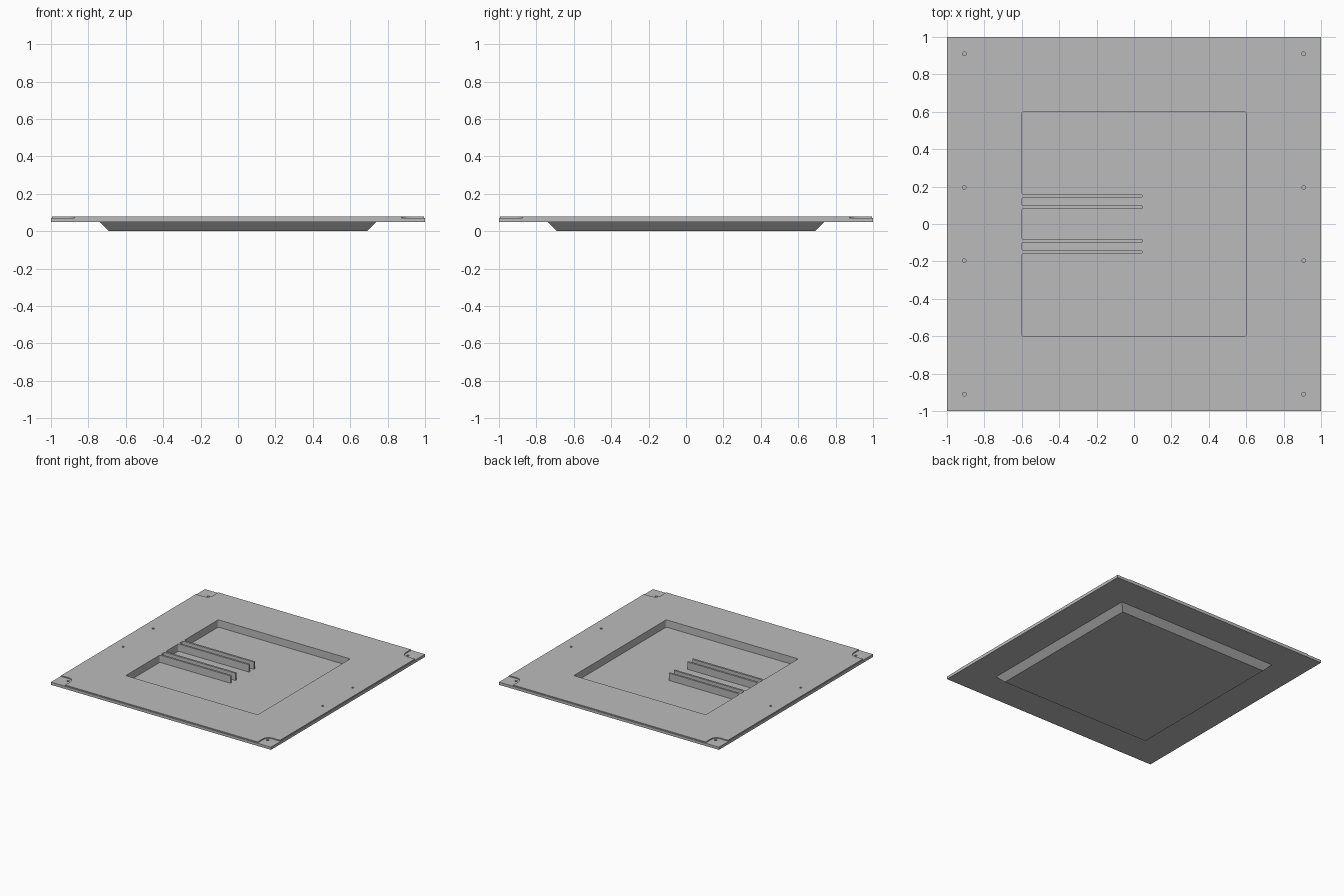
import bpy, bmesh, math
from mathutils import Vector, Matrix

cube = bpy.data.objects.get("Cube")
if cube:
    bpy.data.objects.remove(cube, do_unlink=True)

# Single plain grey
grey = bpy.data.materials.new("plain_grey")
grey.use_nodes = True
colour = (0.5, 0.5, 0.5, 1)
grey.diffuse_color = colour
grey.node_tree.nodes["Principled BSDF"].inputs["Base Color"].default_value = colour

HALF, PLATE_LOW, STEP, TOP = 1.0, 0.048, 0.070, 0.078
FLOOR, POCKET = 0.018, 0.6


def fillet(corners, steps=5):
    """Round the right-angled corners of a loop of (x, y, radius)."""
    out = []
    n = len(corners)
    for i, (x, y, r) in enumerate(corners):
        p = Vector((x, y))
        if not r:
            out.append(p)
            continue
        u = (Vector(corners[i - 1][:2]) - p).normalized()
        v = (Vector(corners[(i + 1) % n][:2]) - p).normalized()
        centre = p + (u + v) * r
        for k in range(steps + 1):
            t = math.pi / 2 * k / steps
            out.append(centre - (v * math.cos(t) + u * math.sin(t)) * r)
    return out


def prism(name, loop, z0, z1, top_scale=1.0):
    """Solid between a loop at z0 and the same loop, scaled, at z1."""
    bm = bmesh.new()
    low = [bm.verts.new((p[0], p[1], z0)) for p in loop]
    high = [bm.verts.new((p[0] * top_scale, p[1] * top_scale, z1)) for p in loop]
    bm.faces.new(low[::-1])
    bm.faces.new(high)
    n = len(loop)
    for i in range(n):
        j = (i + 1) % n
        bm.faces.new((low[i], low[j], high[j], high[i]))
    bmesh.ops.recalc_face_normals(bm, faces=bm.faces)
    mesh = bpy.data.meshes.new(name)
    bm.to_mesh(mesh)
    bm.free()
    mesh.materials.append(grey)
    obj = bpy.data.objects.new(name, mesh)
    bpy.context.collection.objects.link(obj)
    return obj


def combine(target, other, operation):
    mod = target.modifiers.new(other.name, 'BOOLEAN')
    mod.operation, mod.solver, mod.object = operation, 'EXACT', other
    bpy.context.view_layer.objects.active = target
    bpy.ops.object.modifier_apply(modifier=mod.name)
    bpy.data.objects.remove(other, do_unlink=True)


def square(h):
    return [(-h, -h), (h, -h), (h, h), (-h, h)]


# Base plate
panel = prism("recessed_panel", square(HALF), PLATE_LOW, STEP)

# Raised top layer with a rounded notch at each corner
edge, notch = 0.995, 0.875
layer = []
for q in range(4):
    turn = Matrix.Rotation(q * math.pi / 2, 2)
    for x, y, r in ((edge, notch, 0), (notch, notch, 0.05), (notch, edge, 0)):
        p = turn @ Vector((x, y))
        layer.append((p.x, p.y, r))
combine(panel, prism("top_layer", fillet(layer), 0.06, TOP), 'UNION')

# Tapered tub below, its 45 degree sides running up into the plate
low, rise = 0.69, 0.058
combine(panel, prism("tub", square(low), 0, rise, (low + rise) / low), 'UNION')

# Pocket outline, leaving two pairs of ribs joined to the right-hand wall
r = 0.012
outline = [(POCKET, -POCKET, r), (POCKET, POCKET, r), (-POCKET, POCKET, r)]
for centre in (0.15, 0.09, -0.09, -0.15):
    hi, lo = centre + 0.008, centre - 0.008
    outline += [(-POCKET, hi, r), (0.045, hi, 0.005), (0.045, lo, 0.005), (-POCKET, lo, r)]
outline.append((-POCKET, -POCKET, r))
combine(panel, prism("pocket", fillet(outline), FLOOR, 0.1), 'DIFFERENCE')

# Blind screw holes along both sides
for x in (-0.907, 0.907):
    for y in (-0.91, -0.195, 0.195, 0.91):
        ring = [(x + 0.01 * math.cos(a), y + 0.01 * math.sin(a))
                for a in (k * math.pi / 8 for k in range(16))]
        combine(panel, prism("screw_hole", ring, 0.054, 0.1), 'DIFFERENCE')

bpy.ops.object.select_all(action='DESELECT')
panel.select_set(True)
bpy.context.view_layer.objects.active = panel
bpy.ops.object.shade_smooth_by_angle(angle=math.radians(30))
